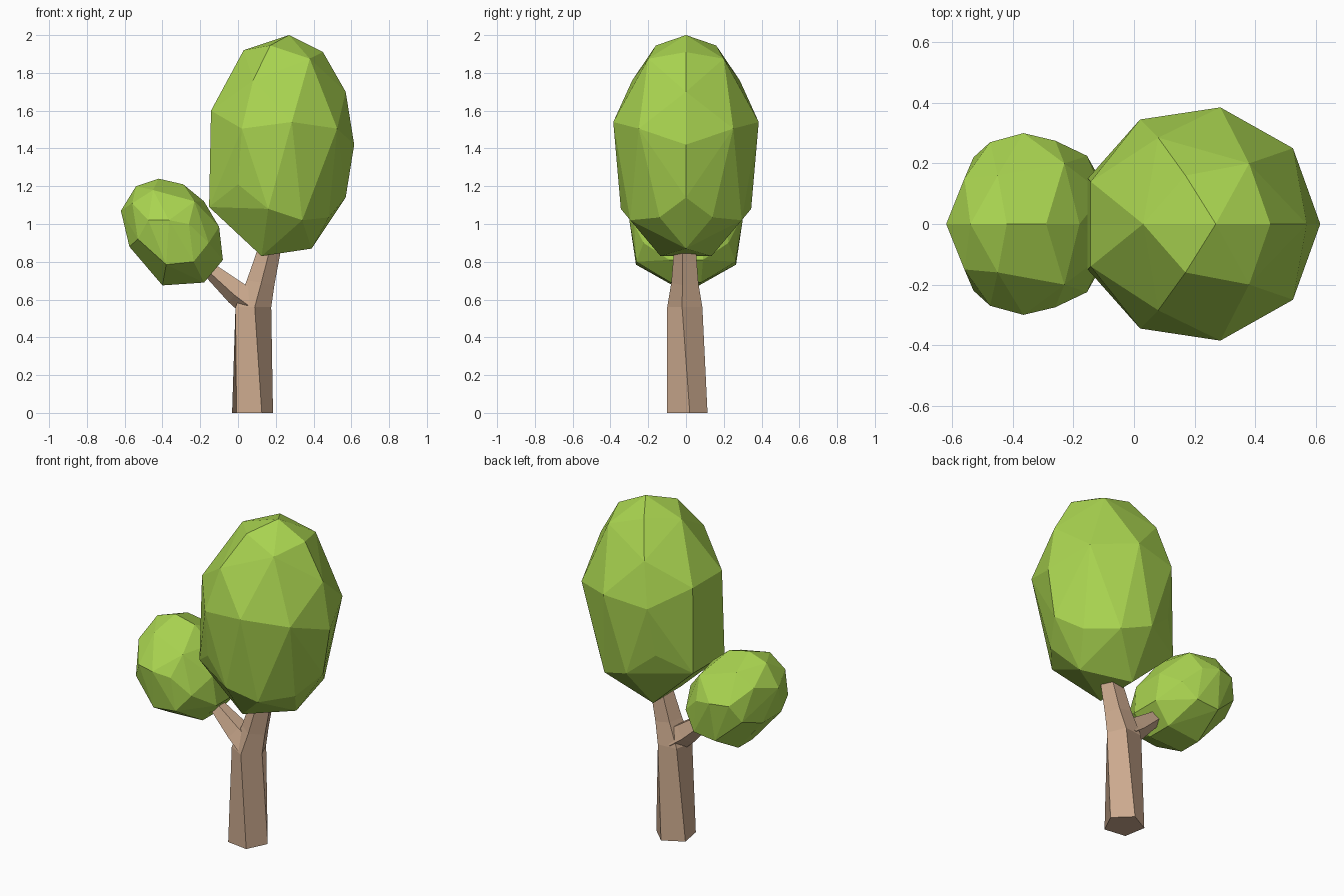
import bpy, bmesh
from math import cos, sin, radians
from mathutils import Vector

if "Cube" in bpy.data.objects:
    bpy.data.objects.remove(bpy.data.objects["Cube"])


def material(name, colour):
    m = bpy.data.materials.new(name)
    m.diffuse_color = colour
    m.use_nodes = True
    m.node_tree.nodes["Principled BSDF"].inputs["Base Color"].default_value = m.diffuse_color
    return m


def finish(bm, name, mat):
    bmesh.ops.recalc_face_normals(bm, faces=bm.faces[:])
    me = bpy.data.meshes.new(name)
    bm.to_mesh(me)
    bm.free()
    me.materials.append(mat)
    ob = bpy.data.objects.new(name, me)
    bpy.context.collection.objects.link(ob)
    return ob


def crown(name, half, mat):
    """Faceted foliage: hull of half-profile points mirrored across y = 0."""
    bm = bmesh.new()
    for x, y, z in half:
        for s in ((1, -1) if y else (1,)):
            bm.verts.new((x, s * y, z))
    res = bmesh.ops.convex_hull(bm, input=bm.verts[:])
    bmesh.ops.delete(bm, geom=[v for v in bm.verts if not v.link_faces],
                     context='VERTS')
    bmesh.ops.dissolve_limit(bm, angle_limit=radians(3),
                             verts=bm.verts[:], edges=bm.edges[:])
    return finish(bm, name, mat)


def limb(name, sections, mat, sides=5):
    """Loft of polygons: (x, z, radius, twist, tilt toward -x) per section."""
    bm = bmesh.new()
    rings = []
    for x, z, r, twist, tilt in sections:
        t = radians(tilt)
        ring = []
        for i in range(sides):
            a = radians(twist + 360 * i / sides)
            u, v = r * cos(a), r * sin(a)
            ring.append(bm.verts.new((x + u * cos(t), v, z + u * sin(t))))
        rings.append(ring)
    for a, b in zip(rings, rings[1:]):
        for i in range(sides):
            j = (i + 1) % sides
            bm.faces.new((a[i], a[j], b[j], b[i]))
    bm.faces.new(rings[0][::-1])
    bm.faces.new(rings[-1])
    return finish(bm, name, mat)


leaf = material("leaf_green", (0.40, 0.66, 0.08, 1))
bark = material("bark_brown", (0.60, 0.40, 0.27, 1))

# Trunk: five-sided, slightly twisted, leaning right above the fork
limb("trunk", [(0.072, 0.0, 0.115, 10, 0), (0.078, 0.56, 0.10, -12, 0),
               (0.118, 0.69, 0.078, -14, -10), (0.17, 0.88, 0.062, -16, -12)], bark)

# Side branch to the small crown
limb("branch", [(0.075, 0.585, 0.085, 36, 35), (-0.005, 0.64, 0.070, 36, 50),
                (-0.16, 0.77, 0.042, 36, 50)], bark)

# Large crown
crown("large_crown", [
    (0.27, 0, 2.0), (0.45, 0, 1.91), (0.57, 0, 1.70), (0.615, 0, 1.42),
    (0.57, 0, 1.14), (0.39, 0, 0.87), (0.03, 0, 1.92),
    (0.17, 0.16, 1.945), (0.38, 0.20, 1.875), (0.08, 0.285, 1.76),
    (-0.143, 0.14, 1.60), (0.02, 0.345, 1.505), (0.285, 0.385, 1.54),
    (0.525, 0.25, 1.505), (-0.153, 0.15, 1.09), (0.0, 0.29, 1.21),
    (0.16, 0.345, 1.08), (0.34, 0.295, 1.02), (0.48, 0.14, 1.035),
    (0.125, 0.135, 0.83)], leaf)

# Small crown
crown("small_crown", [
    (-0.42, 0, 1.24), (-0.54, 0, 1.20), (-0.62, 0, 1.07), (-0.29, 0, 1.21),
    (-0.18, 0, 1.12), (-0.575, 0.09, 0.88), (-0.45, 0.16, 1.18),
    (-0.56, 0.15, 1.11), (-0.23, 0.20, 1.12), (-0.365, 0.30, 1.02),
    (-0.475, 0.27, 1.02), (-0.26, 0.275, 1.0), (-0.53, 0.22, 0.92),
    (-0.38, 0.265, 0.785), (-0.235, 0.262, 0.80), (-0.155, 0.225, 0.90),
    (-0.10, 0.10, 0.985), (-0.08, 0.09, 0.81), (-0.40, 0.07, 0.675),
    (-0.18, 0.08, 0.69)], leaf)
